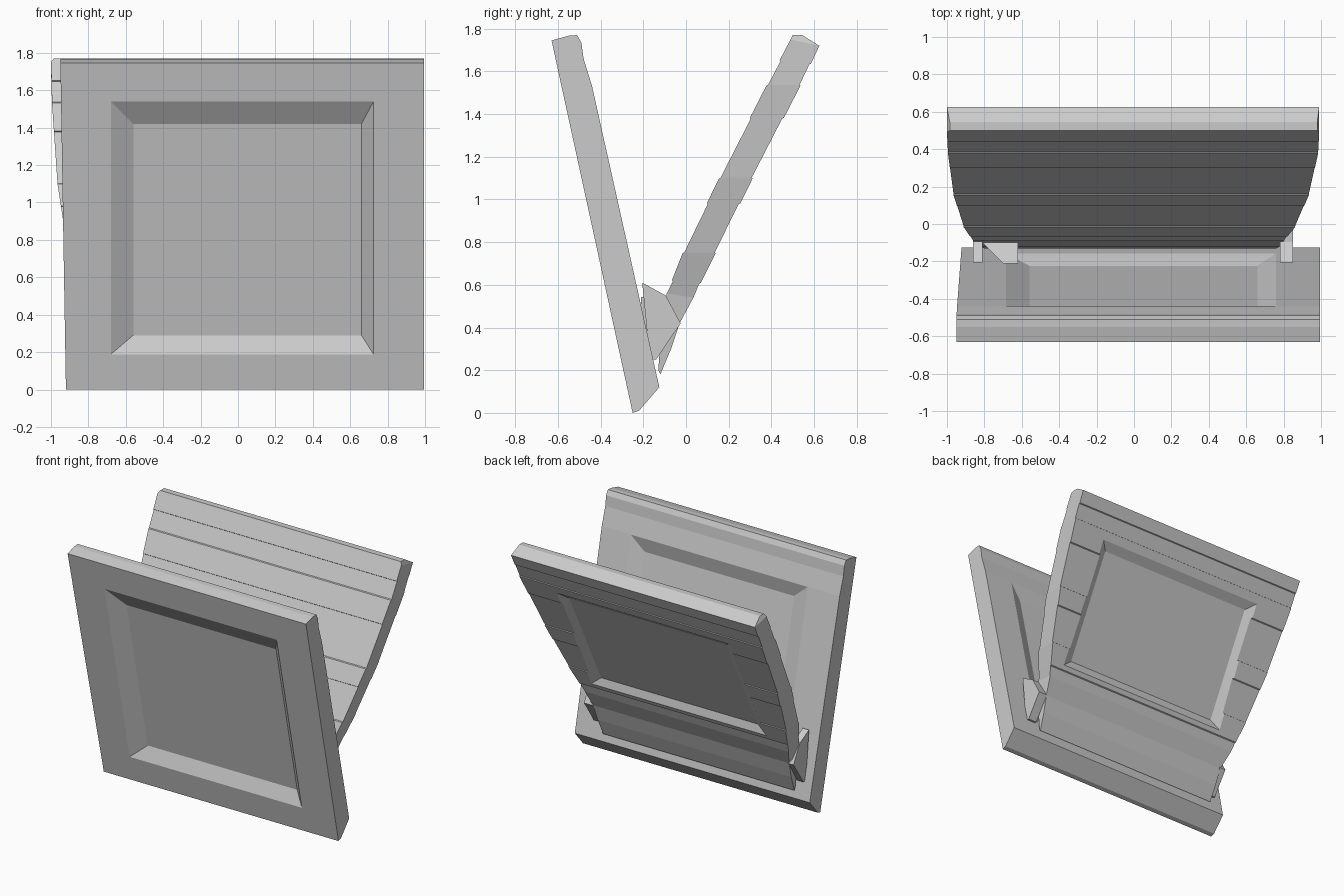
import bpy, bmesh

if "Cube" in bpy.data.objects:
    bpy.data.objects.remove(bpy.data.objects["Cube"])


def loft(name, rings):
    """Closed solid through rings of equal point count."""
    bm = bmesh.new()
    vs = [[bm.verts.new(p) for p in r] for r in rings]
    n = len(rings[0])
    for a, b in zip(vs, vs[1:]):
        for i in range(n):
            j = (i + 1) % n
            bm.faces.new((a[i], a[j], b[j], b[i]))
    bm.faces.new(vs[0])
    bm.faces.new(vs[-1])
    bmesh.ops.recalc_face_normals(bm, faces=bm.faces)
    me = bpy.data.meshes.new(name)
    bm.to_mesh(me)
    bm.free()
    ob = bpy.data.objects.new(name, me)
    bpy.context.collection.objects.link(ob)
    return ob


def recess(target, plane, outer, inner, d_out, d_in):
    """Cut a bevelled rectangular pocket; plane(z) gives the face's y."""
    def ring(rect, d):
        x0, x1, z0, z1 = rect
        return [(x, plane(z) + d, z) for x, z in
                ((x0, z0), (x1, z0), (x1, z1), (x0, z1))]
    cut = loft("pocket_cutter", [ring(outer, d_out), ring(inner, d_in)])
    cut.hide_render = True
    mod = target.modifiers.new("pocket", 'BOOLEAN')
    mod.operation, mod.solver, mod.object = 'DIFFERENCE', 'EXACT', cut
    bpy.context.view_layer.objects.active = target
    bpy.ops.object.modifier_apply(modifier=mod.name)
    bpy.data.objects.remove(cut)


# front frame: tilted side profile spanning the width
profile = [(-0.25, 0), (-0.22, 0.01), (-0.125, 0.12), (-0.44, 1.53),
           (-0.48, 1.66), (-0.49, 1.735), (-0.51, 1.77), (-0.55, 1.767), (-0.63, 1.745)]
left = [(-0.92 - 0.03 * z / 1.77, y, z) for y, z in profile]
right = [(0.995, y, z) for y, z in profile]
frame = loft("front_frame", [left, right])

# window pockets on both sides leave a thin panel between
recess(frame, lambda z: -0.25 - 0.2178 * z,
       (-0.69, 0.73, 0.18, 1.55), (-0.56, 0.66, 0.29, 1.42), -0.005, 0.06)
recess(frame, lambda z: -0.098 - 0.2234 * z,
       (-0.70, 0.77, 0.25, 1.54), (-0.56, 0.66, 0.36, 1.42), 0.005, -0.045)

# back board stations: inner y, z, outer y, z, left x, right x
st = [(0.50, 1.77, 0.545, 1.77, -0.985, 0.98),
      (0.49, 1.75, 0.625, 1.72, -1.0, 0.99),
      (0.38, 1.54, 0.54, 1.54, -0.995, 0.985),
      (0.155, 1.10, 0.313, 1.10, -0.965, 0.935),
      (-0.02, 0.74, 0.135, 0.74, -0.91, 0.86),
      (-0.09, 0.56, 0.035, 0.54, -0.86, 0.80),
      (-0.12, 0.36, -0.03, 0.42, -0.82, 0.78),
      (-0.125, 0.27, -0.07, 0.30, -0.81, 0.77),
      (-0.13, 0.20, -0.12, 0.18, -0.80, 0.76)]


def at(z):
    for a, b in zip(st, st[1:]):
        if b[1] <= z <= a[1]:
            t = (a[1] - z) / (a[1] - b[1])
            return [p + (q - p) * t for p, q in zip(a, b)]


# planks step slightly in and out at each joint
sections = list(st[:2])
off = 0.0
for z in (1.65, 1.535, 1.38, 1.10, 0.98, 0.75, 0.62):
    for dz, o in ((0.002, off), (-0.002, 0.006 - off)):
        s = at(z + dz)
        s[0] += o
        s[2] -= o
        sections.append(s)
    off = 0.006 - off
sections += st[5:]
rings = [[(xl, yi, zi), (xr, yi, zi), (xr, yo, zo), (xl, yo, zo)]
         for yi, zi, yo, zo, xl, xr in sections]
board = loft("back_board", rings)

# shallow pocket on the outside of the back board
recess(board, lambda z: -0.249 + 0.512 * z,
       (-0.74, 0.74, 0.62, 1.50), (-0.64, 0.64, 0.70, 1.43), 0.02, -0.035)

# hinge plates at the two lower corners
plate = [(-0.205, 0.61), (-0.095, 0.55), (-0.025, 0.42), (-0.14, 0.25), (-0.17, 0.25)]
for side, x0, x1 in (("left", -0.86, -0.81), ("right", 0.78, 0.85)):
    loft("hinge_plate_" + side,
         [[(x, y, z) for y, z in plate] for x in (x0, x1)])

# small gusset beside the left plate
gusset = [(-0.81, -0.10), (-0.62, -0.10), (-0.62, -0.21), (-0.70, -0.21)]
loft("hinge_gusset", [[(x, y, z - 0.4 * (y + 0.1)) for x, y in gusset] for z in (0.30, 0.50)])
